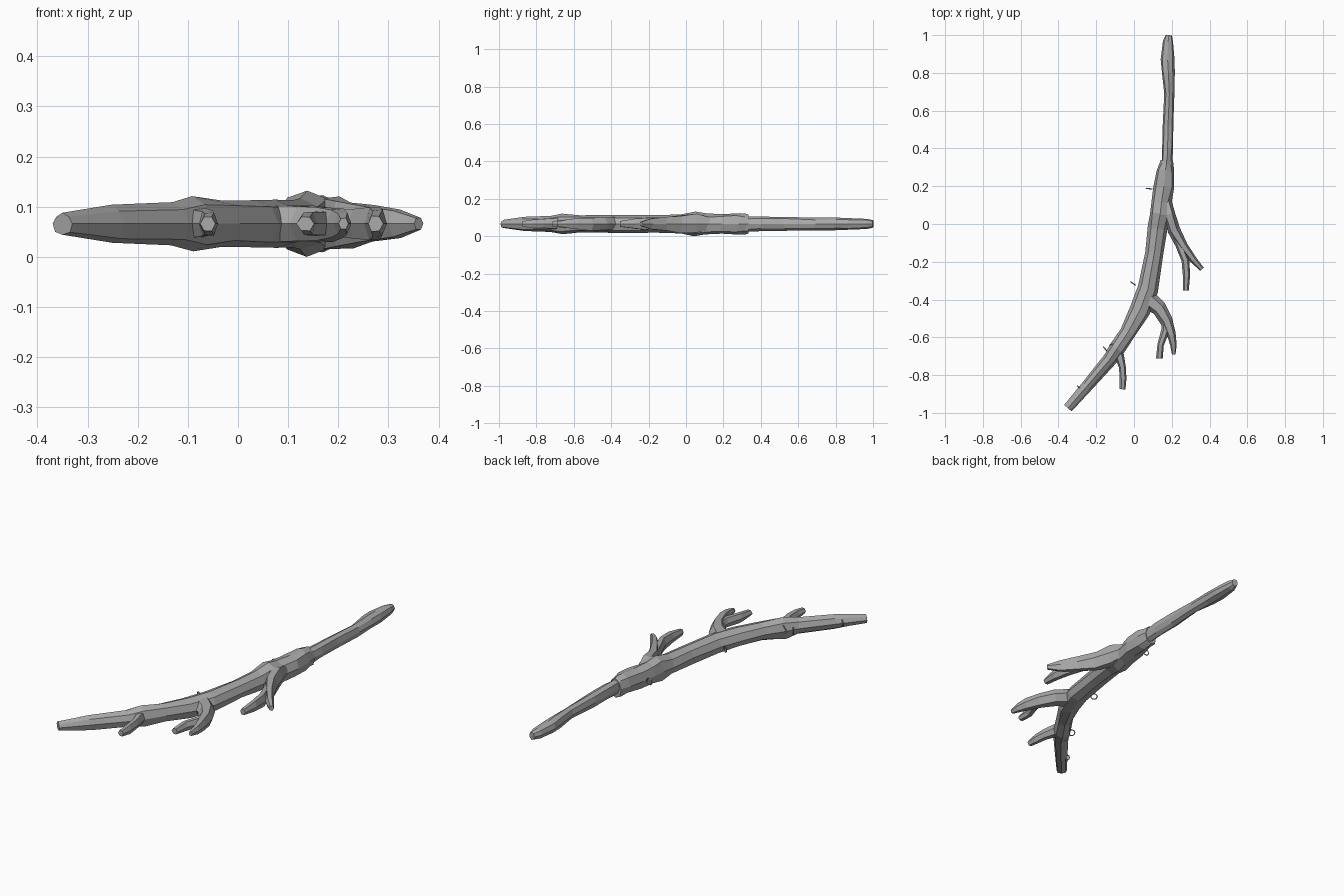
import bpy, bmesh, math, random
from mathutils import Vector

random.seed(4)
MID = 0.066  # height of the branch axis

cube = bpy.data.objects.get("Cube")
if cube:
    bpy.data.objects.remove(cube, do_unlink=True)

bark = bpy.data.materials.new("grey bark")
bark.use_nodes = True
bark.diffuse_color = (0.4, 0.4, 0.4, 1)
bark.node_tree.nodes["Principled BSDF"].inputs["Base Color"].default_value = (0.4, 0.4, 0.4, 1)


def limb(name, path, sides=8, rough=0.06):
    """Faceted limb through (x, y, half width, half height) stations."""
    bm = bmesh.new()
    pts = [Vector((x, y, MID)) for x, y, w, h in path]
    rings = []
    for i, (x, y, w, h) in enumerate(path):
        along = (pts[min(i + 1, len(pts) - 1)] - pts[max(i - 1, 0)]).normalized()
        side = Vector((-along.y, along.x, 0))
        ring = []
        for k in range(sides):
            a = math.tau * k / sides
            # knobbly bark: only the diagonal corners wander
            r = 1 + random.uniform(-rough, rough) * (k % 2) * 2
            slide = along * random.uniform(-rough, rough) * w * 3 * (0 < i < len(path) - 1)
            ring.append(bm.verts.new(pts[i] + slide + side * math.cos(a) * w * r
                                     + Vector((0, 0, math.sin(a) * h * r))))
        rings.append(ring)
    for a, b in zip(rings, rings[1:]):
        for k in range(sides):
            n = (k + 1) % sides
            bm.faces.new((a[k], a[n], b[n], b[k]))
    bm.faces.new(rings[0])
    bm.faces.new(rings[-1])
    bmesh.ops.recalc_face_normals(bm, faces=bm.faces)
    mesh = bpy.data.meshes.new(name)
    bm.to_mesh(mesh)
    bm.free()
    mesh.materials.append(bark)
    obj = bpy.data.objects.new(name, mesh)
    bpy.context.collection.objects.link(obj)
    return obj


# Handle, set into the open end of the trunk
limb("handle", [(.185, 1.0, .016, .02), (.18, .965, .027, .027), (.178, .87, .037, .031),
                (.182, .8, .034, .034), (.187, .69, .027, .034), (.18, .52, .028, .037),
                (.178, .4, .029, .039), (.174, .31, .028, .041)])

# Curved trunk
limb("trunk", [(.172, .335, .034, .05), (.172, .322, .036, .056), (.166, .28, .046, .057),
               (.157, .19, .055, .052), (.145, .11, .053, .056), (.138, .05, .053, .066),
               (.125, -.02, .053, .051), (.108, -.15, .048, .047), (.075, -.34, .055, .048),
               (.03, -.46, .055, .047), (-.03, -.57, .042, .046), (-.09, -.66, .043, .055),
               (-.13, -.72, .038, .043), (-.25, -.86, .031, .038), (-.35, -.975, .026, .022)])

# Upper side branch and its twig
limb("upper_branch", [(.16, .15, .03, .03), (.185, .05, .034, .058), (.21, -.03, .034, .052),
                      (.26, -.115, .024, .04), (.315, -.19, .019, .03), (.36, -.24, .013, .013)], 6)
limb("upper_twig", [(.2, -.03, .022, .03), (.24, -.11, .022, .034), (.272, -.19, .022, .038),
                    (.278, -.27, .019, .03), (.274, -.352, .016, .018)], 6)

# Middle side branch, forked like an antler
limb("middle_branch", [(.075, -.4, .05, .042), (.13, -.445, .042, .04), (.172, -.51, .033, .038),
                       (.197, -.585, .025, .032), (.208, -.64, .018, .024), (.21, -.69, .01, .012)], 6)
limb("middle_twig", [(.165, -.5, .022, .026), (.168, -.56, .021, .028), (.14, -.64, .018, .026),
                     (.135, -.712, .017, .016)], 6)

# Lower side branch
limb("lower_branch", [(-.1, -.63, .03, .035), (-.078, -.7, .026, .032), (-.062, -.76, .019, .028),
                      (-.058, -.82, .018, .024), (-.06, -.875, .015, .016)], 6)

# Small upright eyelets along the outer edge
for n, (x, y, turn) in enumerate([(.08, .187, 175), (-.005, -.315, 145),
                                  (-.152, -.662, 130), (-.288, -.867, 140)], 1):
    bpy.ops.mesh.primitive_torus_add(major_segments=10, minor_segments=4, major_radius=.016,
                                     minor_radius=.003, location=(x, y, MID),
                                     rotation=(math.pi / 2, 0, math.radians(turn)))
    eyelet = bpy.context.object
    eyelet.name = f"eyelet_{n}"
    eyelet.data.materials.append(bark)
